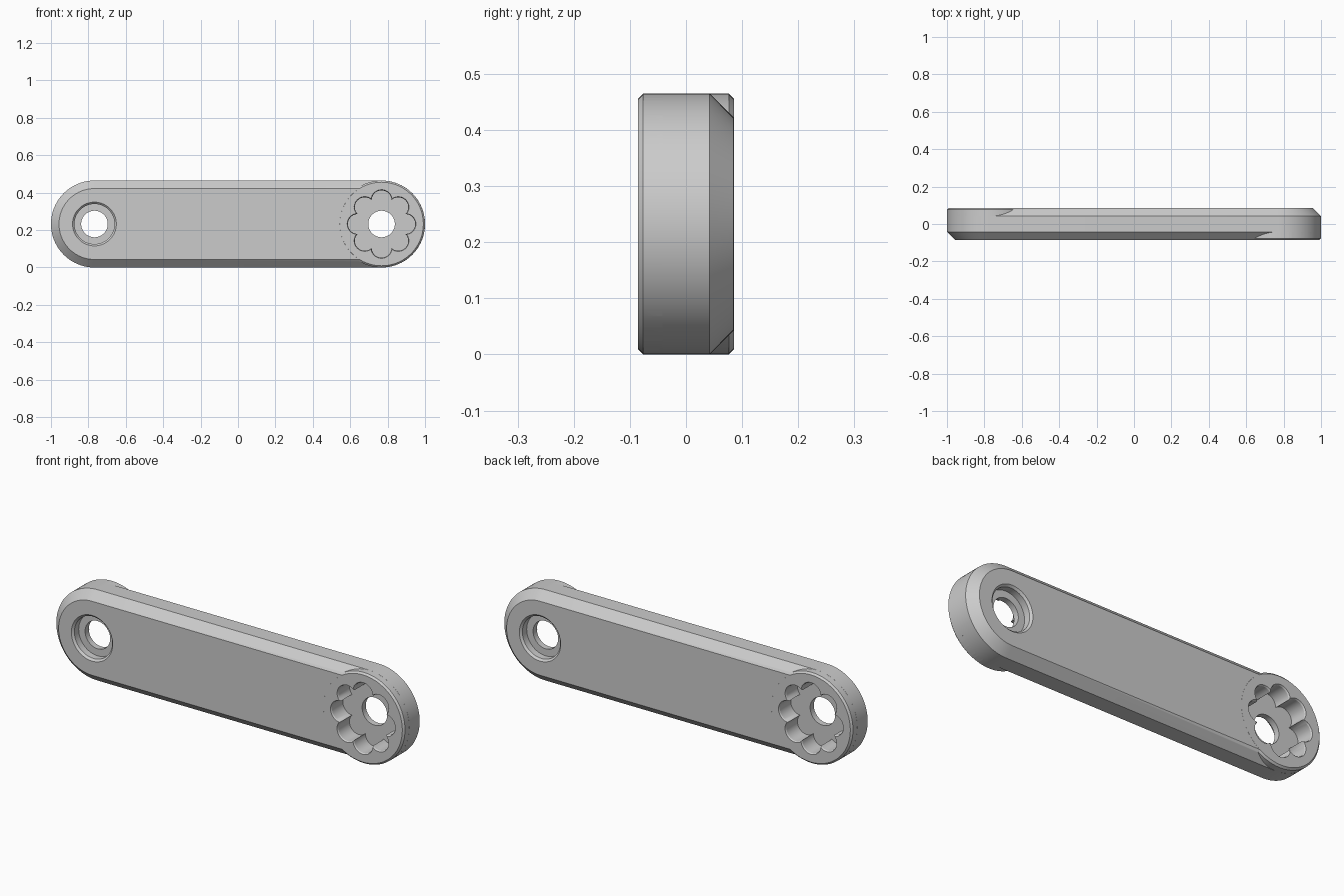
import bpy, bmesh
from math import sin, cos, pi, atan2, sqrt, radians

if "Cube" in bpy.data.objects:
    bpy.data.objects.remove(bpy.data.objects["Cube"])

R, CX, CZ, HY = 0.2325, 0.7675, 0.2325, 0.085   # end radius, end centre, half thickness


def circle(cx, r, n=96):
    return [(cx + r * cos(2 * pi * i / n), CZ + r * sin(2 * pi * i / n)) for i in range(n)]


def stadium(r, n=48):
    pts = []
    for side in (1, -1):
        for i in range(n + 1):
            a = -pi / 2 + pi * i / n
            pts.append((side * (CX + r * cos(a)), CZ + side * r * sin(a)))
    return pts


def flower(cx, r, ring=0.127, lobes=8, n=16):
    # outline of a ring of overlapping round petals
    half = pi / lobes
    cusp = ring * cos(half) + sqrt(r * r - (ring * sin(half)) ** 2)
    reach = atan2(cusp * sin(half), cusp * cos(half) - ring)
    pts = []
    for k in range(lobes):
        c = 2 * pi * k / lobes
        for i in range(n):
            a = c - reach + 2 * reach * i / n
            pts.append((cx + ring * cos(c) + r * cos(a), CZ + ring * sin(c) + r * sin(a)))
    return pts


def loft(name, layers, side=1):
    # stack outlines along y; side=-1 turns the part half round about z
    bm = bmesh.new()
    rings = [[bm.verts.new((side * x, side * y, z)) for x, z in pts] for pts, y in layers]
    n = len(rings[0])
    for a, b in zip(rings, rings[1:]):
        for i in range(n):
            j = (i + 1) % n
            bm.faces.new((a[i], a[j], b[j], b[i]))
    bm.faces.new(rings[0])
    bm.faces.new(rings[-1])
    bmesh.ops.recalc_face_normals(bm, faces=bm.faces)
    me = bpy.data.meshes.new(name)
    bm.to_mesh(me)
    bm.free()
    ob = bpy.data.objects.new(name, me)
    bpy.context.collection.objects.link(ob)
    return ob


def combine(target, tool, op):
    m = target.modifiers.new(tool.name, 'BOOLEAN')
    m.operation, m.solver, m.object = op, 'EXACT', tool
    bpy.context.view_layer.objects.active = target
    bpy.ops.object.modifier_apply(modifier=m.name)
    bpy.data.objects.remove(tool)


# bar with wide bevels on both faces
W = 0.043
bar = loft("link_bar", [(stadium(R - W), -HY), (stadium(R), -HY + W),
                        (stadium(R), HY - W), (stadium(R - W), HY)])

# full round boss: front right, and back left by half turn
F, RB = HY + 0.0003, R - 0.0002
for s in (1, -1):
    boss = loft("end_boss", [(circle(CX, RB - 0.009), -F), (circle(CX, RB), -F + 0.009),
                             (circle(CX, RB), 0.01)], s)
    combine(bar, boss, 'UNION')

# pockets and through hole at each end
for s in (1, -1):
    petals = loft("petal_pocket", [(flower(CX, 0.061), -F - 0.008), (flower(CX, 0.053), -F + 0.007),
                                   (flower(CX, 0.053), -F + 0.095)], s)
    combine(bar, petals, 'DIFFERENCE')
    bore = loft("counterbore", [(circle(-CX, 0.127), -HY - 0.01), (circle(-CX, 0.107), -HY + 0.01),
                                (circle(-CX, 0.107), -HY + 0.045)], s)
    combine(bar, bore, 'DIFFERENCE')
    hole = loft("pin_hole", [(circle(CX, 0.071), -0.2), (circle(CX, 0.071), 0.2)], s)
    combine(bar, hole, 'DIFFERENCE')

bpy.ops.object.select_all(action='DESELECT')
bar.select_set(True)
bpy.context.view_layer.objects.active = bar
bpy.ops.object.shade_smooth_by_angle(angle=radians(25))
